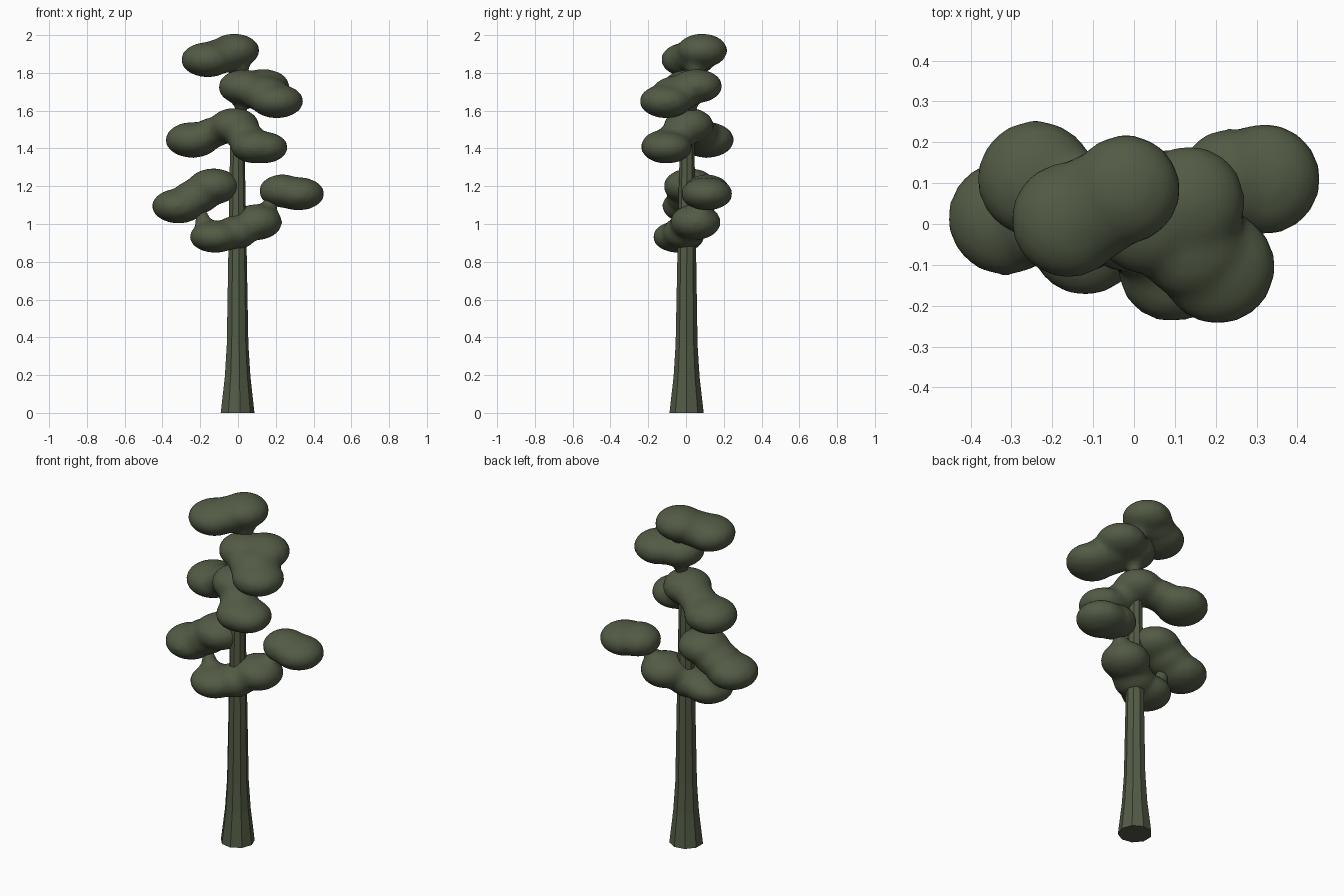
import bpy, bmesh, math
from mathutils import Matrix, Vector

green = bpy.data.materials.new("dark olive green")
green.diffuse_color = (0.085, 0.105, 0.06, 1)


def add_object(name, bm):
    mesh = bpy.data.meshes.new(name)
    bm.to_mesh(mesh)
    bm.free()
    mesh.materials.append(green)
    obj = bpy.data.objects.new(name, mesh)
    bpy.context.collection.objects.link(obj)
    return obj


# Tapered, faceted trunk: centre x, centre y, z, radius
def trunk(profile, sides=9):
    bm = bmesh.new()
    rings = []
    for cx, cy, z, r in profile:
        rings.append([bm.verts.new((cx + r * math.cos(2 * math.pi * i / sides),
                                    cy + r * math.sin(2 * math.pi * i / sides), z))
                      for i in range(sides)])
    for a, b in zip(rings, rings[1:]):
        for i in range(sides):
            j = (i + 1) % sides
            bm.faces.new((a[i], a[j], b[j], b[i]))
    bm.faces.new(rings[0][::-1])
    bm.faces.new(rings[-1])
    return add_object("trunk", bm)


# Foliage pad: flattened balls (x, y, z, radius, half height) fused and softened
def foliage(name, balls):
    bm = bmesh.new()
    for x, y, z, r, h in balls:
        g = 0.006  # makes up for shrinkage from smoothing
        m = Matrix.Translation(Vector((x, y, z))) @ Matrix.Diagonal((r + g, r + g, h + g, 1))
        bmesh.ops.create_icosphere(bm, subdivisions=3, radius=1, matrix=m)
    obj = add_object(name, bm)
    fuse = obj.modifiers.new("fuse", 'REMESH')
    fuse.mode = 'VOXEL'
    fuse.voxel_size = 0.018
    fuse.use_smooth_shade = True
    soft = obj.modifiers.new("soften", 'SMOOTH')
    soft.factor = 0.5
    soft.iterations = 8
    return obj


trunk([(-0.005, 0.003, 0, 0.092), (-0.004, 0.003, 0.19, 0.070), (-0.004, 0.003, 0.36, 0.059),
       (-0.004, 0.004, 0.8, 0.051), (-0.005, 0.005, 1.2, 0.044), (-0.004, 0.006, 1.5, 0.037),
       (0.01, 0.02, 1.62, 0.027), (0.01, 0.03, 1.85, 0.018)])

foliage("crown_foliage", [
    (-0.16, 0.01, 1.87, 0.138, 0.088),
    (-0.09, 0.045, 1.89, 0.125, 0.085),
    (-0.02, 0.085, 1.918, 0.13, 0.085),
    (0.01, 0.05, 1.83, 0.045, 0.06)])

foliage("upper_foliage", [
    (0.03, 0.01, 1.725, 0.13, 0.088),
    (0.135, 0.055, 1.73, 0.133, 0.085),
    (0.14, -0.05, 1.69, 0.13, 0.09),
    (0.205, -0.105, 1.65, 0.137, 0.085),
    (0.015, 0.025, 1.63, 0.03, 0.07)])

foliage("middle_foliage", [
    (-0.24, 0.11, 1.445, 0.14, 0.09),
    (-0.13, 0.07, 1.485, 0.10, 0.075),
    (-0.02, 0.015, 1.52, 0.128, 0.09),
    (0.04, -0.05, 1.46, 0.095, 0.08),
    (0.09, -0.11, 1.41, 0.125, 0.085),
    (0.13, -0.10, 1.405, 0.13, 0.08)])

foliage("lower_left_foliage", [
    (-0.315, 0.015, 1.095, 0.137, 0.087),
    (-0.22, 0.02, 1.145, 0.12, 0.088),
    (-0.13, 0.02, 1.2, 0.135, 0.09)])

foliage("lower_right_foliage", [
    (0.235, 0.11, 1.175, 0.12, 0.083),
    (0.32, 0.11, 1.16, 0.133, 0.083)])

foliage("bottom_foliage", [
    (-0.12, -0.04, 0.932, 0.132, 0.08),
    (-0.01, -0.01, 0.955, 0.11, 0.085),
    (0.1, 0.05, 1.01, 0.13, 0.09),
    (-0.19, 0.0, 1.02, 0.035, 0.06),
    (0.17, 0.085, 1.095, 0.035, 0.055)])
